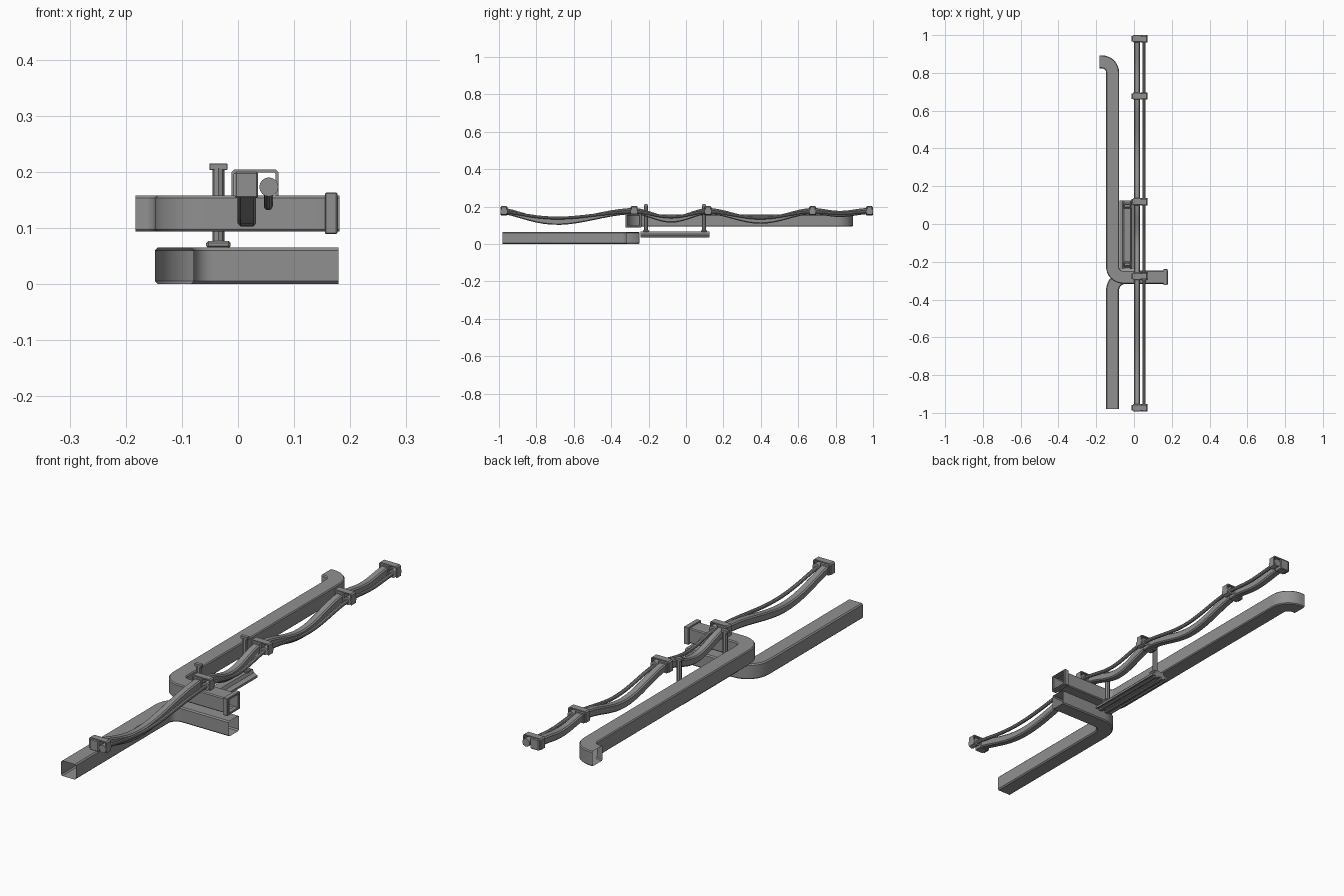
import bpy, bmesh, math
from mathutils import Vector

if "Cube" in bpy.data.objects:
    bpy.data.objects.remove(bpy.data.objects["Cube"])

GREY = bpy.data.materials.new("dark_grey")
GREY.diffuse_color = (0.28, 0.28, 0.28, 1)
GREY.use_nodes = True
GREY.node_tree.nodes["Principled BSDF"].inputs["Base Color"].default_value = GREY.diffuse_color


def finish(name, bm, smooth=True):
    bmesh.ops.recalc_face_normals(bm, faces=bm.faces)
    me = bpy.data.meshes.new(name)
    bm.to_mesh(me)
    bm.free()
    me.materials.append(GREY)
    ob = bpy.data.objects.new(name, me)
    bpy.context.collection.objects.link(ob)
    if smooth:
        bpy.ops.object.select_all(action='DESELECT')
        ob.select_set(True)
        bpy.context.view_layer.objects.active = ob
        bpy.ops.object.shade_smooth_by_angle(angle=math.radians(35))
    return ob


def sweep(name, path, profile, side, caps=True):
    """Carry a profile along a path; 'side' stays fixed as the profile's first axis."""
    bm = bmesh.new()
    pts, side, rings = [Vector(p) for p in path], Vector(side), []
    for i, p in enumerate(pts):
        a = (p - pts[i - 1]).normalized() if i else Vector()
        b = (pts[i + 1] - p).normalized() if i < len(pts) - 1 else Vector()
        other = side.cross((a + b).normalized())
        rings.append([bm.verts.new(p + side * u + other * v) for u, v in profile])
    n = len(profile)
    for r, s in zip(rings, rings[1:]):
        for j in range(n):
            k = (j + 1) % n
            bm.faces.new((r[j], r[k], s[k], s[j]))
    if caps:
        bm.faces.new(rings[0])
        bm.faces.new(rings[-1])
    return finish(name, bm)


def chamfered(h, w, c):
    return [(h, -w + c), (h, w - c), (h - c, w), (-h + c, w),
            (-h, w - c), (-h, -w + c), (-h + c, -w), (h - c, -w)]


def circle(r, n=12):
    return [(r * math.cos(2 * math.pi * i / n), r * math.sin(2 * math.pi * i / n)) for i in range(n)]


def rounded(points, radius, z, n=8):
    """Flat right-angled path with arcs at the inner corners."""
    ps = [Vector((x, y, z)) for x, y in points]
    out = [ps[0]]
    for a, p, b in zip(ps, ps[1:], ps[2:]):
        d, e = (a - p).normalized(), (b - p).normalized()
        for i in range(n + 1):
            t = math.pi / 2 * i / n
            out.append(p + (d + e) * radius - (e * math.cos(t) + d * math.sin(t)) * radius)
    return out + [ps[-1]]


def box(name, x0, x1, y0, y1, z0, z1, bevel=0.0):
    bm = bmesh.new()
    bmesh.ops.create_cube(bm, size=1)
    for v in bm.verts:
        v.co = Vector(((x0 + x1) / 2 + v.co.x * (x1 - x0), (y0 + y1) / 2 + v.co.y * (y1 - y0),
                       (z0 + z1) / 2 + v.co.z * (z1 - z0)))
    if bevel:
        bmesh.ops.bevel(bm, geom=bm.edges[:], offset=bevel, segments=1, affect='EDGES')
    return finish(name, bm, False)


# Open-ended sheet ducts
UP, ACROSS = (0, 0, 1), (1, 0, 0)
sweep("upper_duct", rounded([(0.181, -0.281), (-0.1135, -0.281), (-0.1135, 0.858), (-0.183, 0.858)],
                            0.055, 0.1255), chamfered(0.032, 0.0345, 0.004), UP, caps=False)
sweep("lower_duct", rounded([(0.179, -0.283), (-0.1135, -0.283), (-0.1135, -0.98)], 0.068, 0.0325),
      chamfered(0.0325, 0.0345, 0.005), UP, caps=False)

# Flange frame around the upper duct mouth: four bars
X0, X1 = 0.155, 0.177
box("flange_top", X0, X1, -0.324, -0.238, 0.154, 0.163, 0.002)
box("flange_bottom", X0, X1, -0.324, -0.238, 0.089, 0.098, 0.002)
box("flange_front", X0, X1, -0.324, -0.312, 0.089, 0.163, 0.002)
box("flange_back", X0, X1, -0.250, -0.238, 0.089, 0.163, 0.002)

# Sagging pipes running between clamps; the first span hangs off-centre
CLAMPS = [-0.973, -0.277, 0.118, 0.677, 0.981]
SKEW = [0.78, 1.0, 1.0, 0.95]


def sag_path(x, top, depths, n=16):
    pts = [(x, CLAMPS[0] - 0.015, top)]
    for a, b, d, k in zip(CLAMPS, CLAMPS[1:], depths, SKEW):
        for i in range(n):
            t = i / n
            pts.append((x, a + (b - a) * t, top - d * math.sin(math.pi * t ** k) ** 2 * 0.8
                        - d * 0.2 * math.sin(math.pi * t ** k)))
    return pts + [(x, CLAMPS[-1], top), (x, CLAMPS[-1] + 0.015, top)]


sweep("thick_pipe", sag_path(0.016, 0.177, (0.058, 0.046, 0.052, 0.016)),
      chamfered(0.0165, 0.0165, 0.005), ACROSS)
sweep("thin_cable", sag_path(0.054, 0.173, (0.034, 0.028, 0.034, 0.01)), circle(0.008, 10), ACROSS)

# Clamps: solid block, strap over both pipes, round sleeve on the thin cable
STRAP = [(-0.012, 0.157), (-0.012, 0.199), (-0.007, 0.204), (0.067, 0.204), (0.072, 0.199),
         (0.072, 0.157), (0.067, 0.157), (0.067, 0.196), (0.064, 0.199), (-0.004, 0.199),
         (-0.007, 0.196), (-0.007, 0.157)]
for i, y in enumerate(CLAMPS):
    n = str(i + 1)
    box("clamp_block_" + n, -0.006, 0.036, y - 0.019, y + 0.019, 0.153, 0.2, 0.003)
    sweep("clamp_strap_" + n, [(0, y - 0.014, 0), (0, y + 0.014, 0)], STRAP, ACROSS)
    sweep("cable_sleeve_" + n, [(0.055, y - 0.019, 0.173), (0.055, y + 0.019, 0.173)],
          circle(0.017, 16), ACROSS)

# Hanging lamp: flared reflector with two tubes and end sockets
CX, Y0, Y1 = -0.036, -0.242, 0.125
half = [(0.018, 0.067), (0.024, 0.054), (0.040, 0.046), (0.040, 0.037), (0.034, 0.037), (0.032, 0.041)]
loop = half + [(-x, z) for x, z in reversed(half)]
sweep("lamp_reflector", [(CX, Y0, 0), (CX, Y1, 0)], loop, ACROSS)
for tag, s in (("left", -1), ("right", 1)):
    x = CX + s * 0.016
    sweep("lamp_tube_" + tag, [(x, Y0 + 0.01, 0.042), (x, Y1 - 0.01, 0.042)], circle(0.007, 10), ACROSS)
    for end, y in (("front", Y0), ("back", Y1 - 0.012)):
        box(f"lamp_socket_{tag}_{end}", x - 0.008, x + 0.008, y, y + 0.012, 0.034, 0.05)

# Suspension rods with caps and feet
for tag, y in (("front", -0.214), ("back", 0.096)):
    sweep("hanger_rod_" + tag, [(-0.035, y, 0.06), (-0.035, y, 0.207)], circle(0.0105, 8), ACROSS)
    box("hanger_cap_" + tag, -0.051, -0.019, y - 0.008, y + 0.008, 0.203, 0.215, 0.001)
    box("hanger_foot_" + tag, -0.057, -0.013, y - 0.015, y + 0.015, 0.064, 0.077, 0.004)
